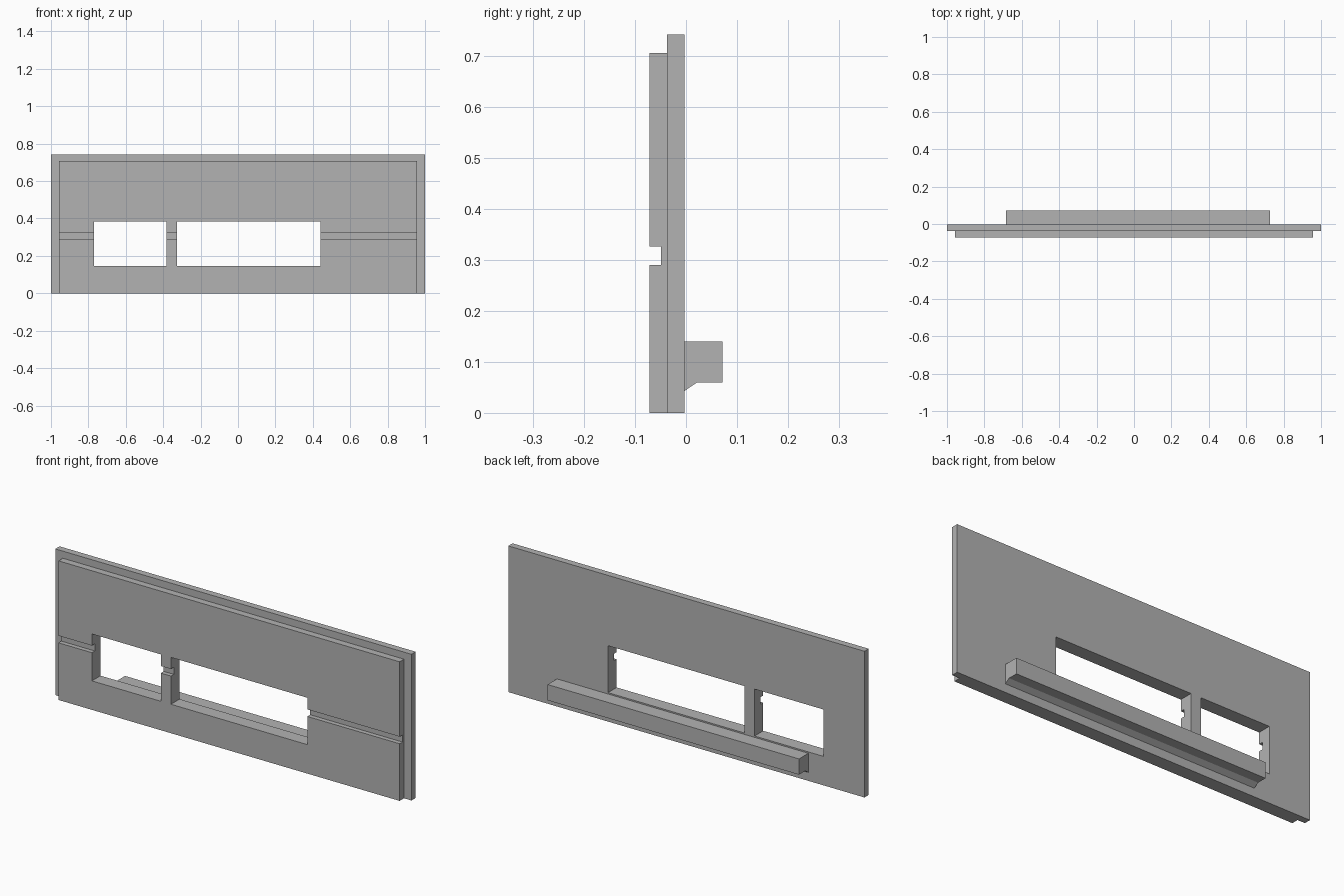
import bpy
import bmesh

if "Cube" in bpy.data.objects:
    bpy.data.objects.remove(bpy.data.objects["Cube"], do_unlink=True)

grey = bpy.data.materials.new("plain grey")
grey.use_nodes = True
colour = (0.45, 0.45, 0.45, 1)
grey.diffuse_color = colour
grey.node_tree.nodes["Principled BSDF"].inputs["Base Color"].default_value = colour


def extrude_profile(name, profile, x0, x1):
    """Extrude a (y, z) outline along x."""
    bm = bmesh.new()
    face = bm.faces.new([bm.verts.new((x0, y, z)) for y, z in profile])
    result = bmesh.ops.extrude_face_region(bm, geom=[face])
    moved = [g for g in result["geom"] if isinstance(g, bmesh.types.BMVert)]
    bmesh.ops.translate(bm, verts=moved, vec=(x1 - x0, 0, 0))
    bmesh.ops.recalc_face_normals(bm, faces=bm.faces)
    mesh = bpy.data.meshes.new(name)
    bm.to_mesh(mesh)
    bm.free()
    mesh.materials.append(grey)
    obj = bpy.data.objects.new(name, mesh)
    bpy.context.collection.objects.link(obj)
    return obj


def rect(y0, y1, z0, z1):
    return [(y0, z0), (y1, z0), (y1, z1), (y0, z1)]


def combine(target, other, operation):
    """Apply a boolean and discard the helper."""
    bpy.context.view_layer.objects.active = target
    mod = target.modifiers.new(operation, "BOOLEAN")
    mod.operation = operation
    mod.solver = "EXACT"
    mod.object = other
    bpy.ops.object.modifier_apply(modifier=mod.name)
    bpy.data.objects.remove(other, do_unlink=True)


FRONT, STEP, BACK = -0.072, -0.037, -0.003
GROOVE = -0.049

# Rear sheet, full width
panel = extrude_profile("stepped_panel", rect(STEP, BACK, 0, 0.742), -1, 1)

# Raised front sheet with a horizontal groove
raised = [(STEP, 0), (FRONT, 0), (FRONT, 0.29), (GROOVE, 0.29),
          (GROOVE, 0.326), (FRONT, 0.326), (FRONT, 0.706), (STEP, 0.706)]
combine(panel, extrude_profile("raised_sheet", raised, -0.958, 0.958), "UNION")

# Two window openings
for x0, x1 in ((-0.77, -0.383), (-0.326, 0.44)):
    cutter = extrude_profile("window_cutter", rect(-0.2, 0.2, 0.147, 0.385), x0, x1)
    cutter.hide_render = True
    combine(panel, cutter, "DIFFERENCE")

# Rear ledge with a sloped lower corner
ledge = [(BACK, 0.043), (0.022, 0.06), (0.072, 0.06), (0.072, 0.14), (BACK, 0.14)]
extrude_profile("rear_ledge", ledge, -0.685, 0.727)
